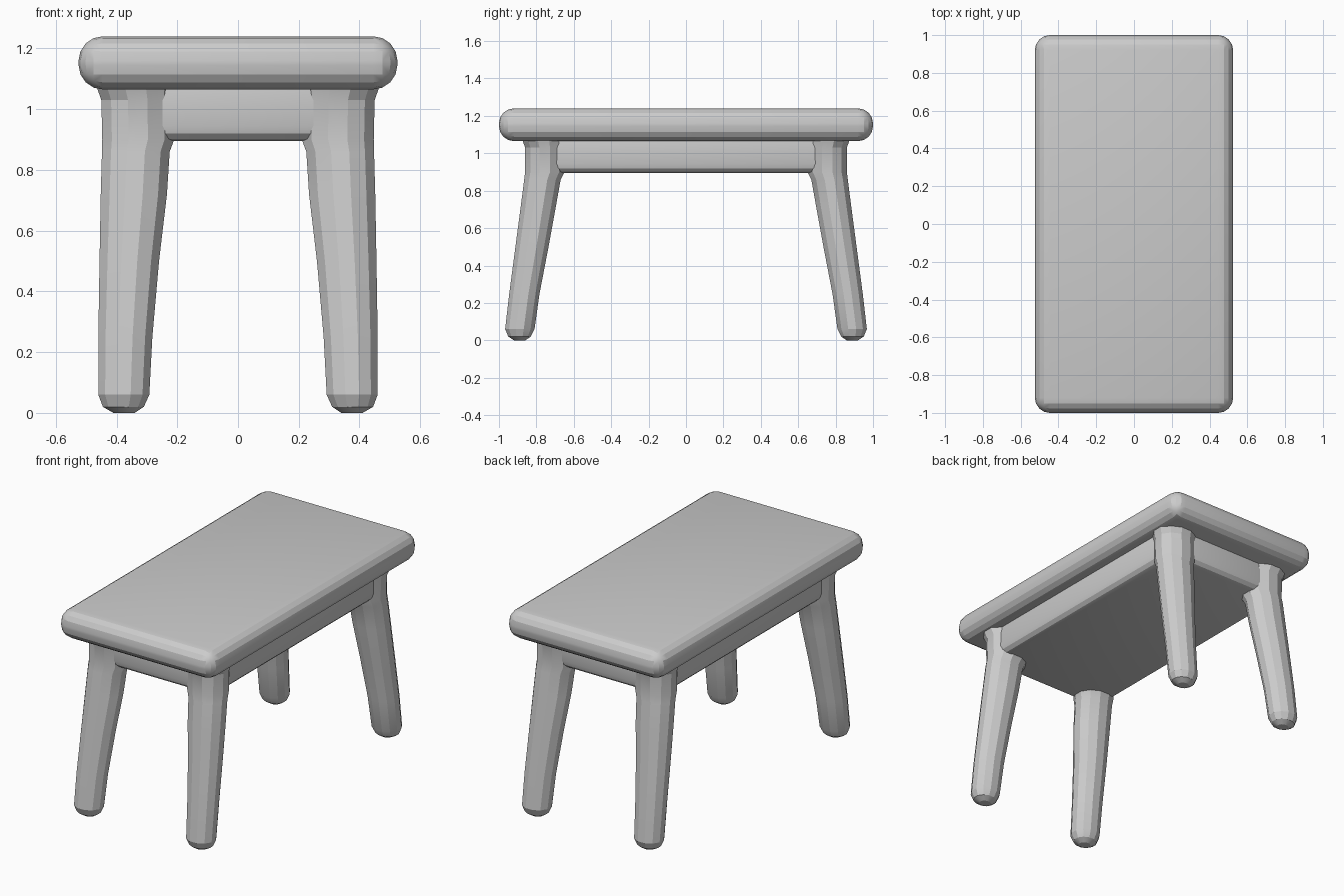
import bpy
import bmesh
from math import cos, sin, tau

cube = bpy.data.objects.get("Cube")
if cube:
    bpy.data.objects.remove(cube, do_unlink=True)

# One plain grey for the whole table
grey = bpy.data.materials.new("plain grey")
grey.use_nodes = True
grey.diffuse_color = (0.6, 0.6, 0.6, 1)
grey.node_tree.nodes["Principled BSDF"].inputs["Base Color"].default_value = (0.6, 0.6, 0.6, 1)


def add_object(name, bm):
    bmesh.ops.recalc_face_normals(bm, faces=bm.faces[:])
    mesh = bpy.data.meshes.new(name)
    bm.to_mesh(mesh)
    bm.free()
    mesh.materials.append(grey)
    ob = bpy.data.objects.new(name, mesh)
    bpy.context.collection.objects.link(ob)
    return ob


def rounded_box(name, half_x, half_y, bottom, top, radius, segments):
    bm = bmesh.new()
    bmesh.ops.create_cube(bm, size=2)
    for v in bm.verts:
        v.co.x *= half_x
        v.co.y *= half_y
        v.co.z = top if v.co.z > 0 else bottom
    bmesh.ops.bevel(bm, geom=bm.edges[:], offset=radius, segments=segments,
                    profile=0.5, affect='EDGES')
    return add_object(name, bm)


# Leg sections: height, x inner, x outer, y inner, y outer
SECTIONS = [
    (0.00, 0.34, 0.41, 0.86, 0.92),
    (0.02, 0.31, 0.445, 0.83, 0.95),
    (0.06, 0.292, 0.46, 0.81, 0.967),
    (0.25, 0.282, 0.46, 0.783, 0.945),
    (0.50, 0.26, 0.456, 0.735, 0.912),
    (0.72, 0.234, 0.452, 0.695, 0.883),
    (0.86, 0.225, 0.448, 0.67, 0.865),
    (0.90, 0.21, 0.447, 0.65, 0.86),
    (1.03, 0.21, 0.45, 0.65, 0.86),
    (1.10, 0.21, 0.475, 0.65, 0.885),
]


def leg(name, side, end, sides=12):
    bm = bmesh.new()
    rings = []
    for z, x0, x1, y0, y1 in SECTIONS:
        ring = []
        for i in range(sides):
            a = tau * (i + 0.5) / sides
            x = (x0 + x1) / 2 + (x1 - x0) / 2 * cos(a) / cos(tau / sides / 2)
            y = (y0 + y1) / 2 + (y1 - y0) / 2 * sin(a) / cos(tau / sides / 2)
            ring.append(bm.verts.new((side * x, end * y, z)))
        rings.append(ring)
    for low, high in zip(rings, rings[1:]):
        for i in range(sides):
            j = (i + 1) % sides
            bm.faces.new((low[i], low[j], high[j], high[i]))
    bm.faces.new(rings[0])
    bm.faces.new(rings[-1])
    return add_object(name, bm)


parts = [
    rounded_box("table_top", 0.525, 1.0, 1.065, 1.24, 0.08, 4),
    rounded_box("apron", 0.425, 0.835, 0.895, 1.12, 0.05, 3),
]
for side, side_name in ((1, "left"), (-1, "right")):
    for end, end_name in ((-1, "front"), (1, "back")):
        parts.append(leg(f"{end_name}_{side_name}_leg", side, end))

# Soft shading across the rounded edges
bpy.ops.object.select_all(action='DESELECT')
for ob in parts:
    ob.select_set(True)
bpy.context.view_layer.objects.active = parts[0]
bpy.ops.object.shade_smooth_by_angle(angle=0.35)
